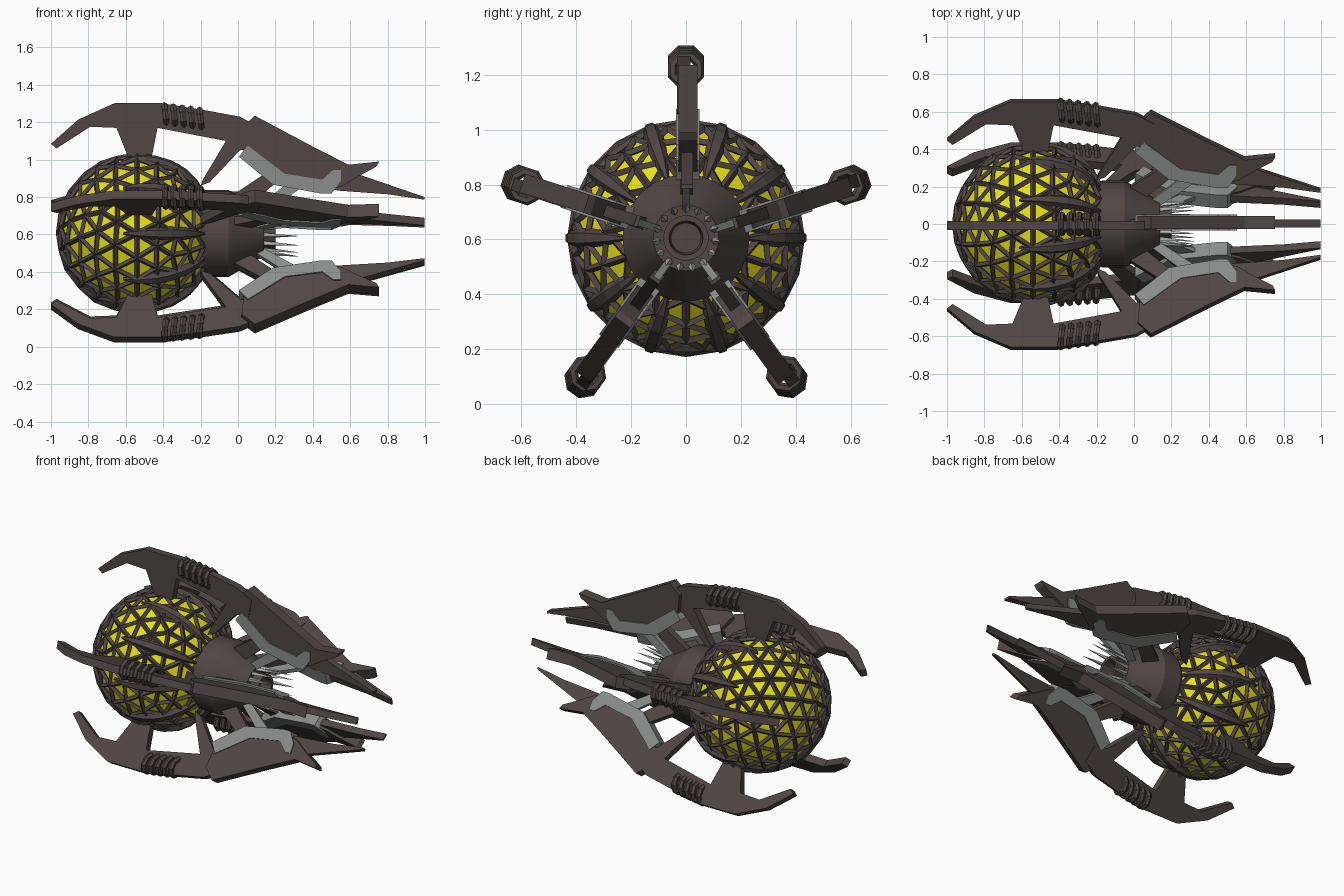
import bpy, bmesh, math
from mathutils import Matrix, Vector

if "Cube" in bpy.data.objects:
    bpy.data.objects.remove(bpy.data.objects["Cube"])

C = 0.605          # height of the long axis
SX = -0.54         # globe centre along x


def material(name, rgb):
    m = bpy.data.materials.new(name)
    m.diffuse_color = (*rgb, 1)
    m.use_nodes = True
    m.node_tree.nodes["Principled BSDF"].inputs["Base Color"].default_value = m.diffuse_color
    return m


DARK = material("dark brown hull", (0.082, 0.062, 0.06))
YELLOW = material("yellow glass", (0.83, 0.8, 0.01))
GREY = material("grey metal", (0.26, 0.27, 0.27))
PALE = material("pale metal", (0.45, 0.46, 0.46))


def to_mesh(bm, name, mat):
    bmesh.ops.recalc_face_normals(bm, faces=bm.faces)
    me = bpy.data.meshes.new(name)
    bm.to_mesh(me)
    bm.free()
    me.materials.append(mat)
    return me


def place(me, name, angle=90.0):
    """Put a mesh on the long axis, turned so its local up points at angle."""
    ob = bpy.data.objects.new(name, me)
    ob.matrix_world = Matrix.Translation((0, 0, C)) @ Matrix.Rotation(math.radians(angle - 90), 4, 'X')
    bpy.context.collection.objects.link(ob)
    return ob


def prism(pts, y0, y1, name, mat):
    """Side profile (x, height on the front grid) extruded across y."""
    bm = bmesh.new()
    f = bm.faces.new([bm.verts.new((x, y0, z - C)) for x, z in pts])
    ext = bmesh.ops.extrude_face_region(bm, geom=[f])
    for v in ext["geom"]:
        if isinstance(v, bmesh.types.BMVert):
            v.co.y = y1
    return to_mesh(bm, name, mat)


def lathe(profile, steps, name, mat):
    """Profile (x, radius) turned about the x axis."""
    bm = bmesh.new()
    vs = [bm.verts.new((x, 0, r)) for x, r in profile]
    es = [bm.edges.new(p) for p in zip(vs, vs[1:])]
    bmesh.ops.spin(bm, geom=vs + es, cent=(0, 0, 0), axis=(1, 0, 0),
                   angle=2 * math.pi, steps=steps, use_merge=True)
    bmesh.ops.remove_doubles(bm, verts=bm.verts, dist=1e-4)
    return to_mesh(bm, name, mat)


# Globe and its triangulated lattice, five-fold about x
def globe(radius, name, mat):
    bm = bmesh.new()
    bmesh.ops.create_icosphere(bm, subdivisions=3, radius=radius)
    bmesh.ops.transform(bm, verts=bm.verts,
                        matrix=Matrix.Translation((SX, 0, 0)) @ Matrix.Rotation(math.pi / 2, 4, 'Y'))
    return place(to_mesh(bm, name, mat), name)


globe(0.408, "glass_globe", YELLOW)
lattice = globe(0.42, "globe_lattice", DARK)
wire = lattice.modifiers.new("Bars", 'WIREFRAME')
wire.thickness = 0.028

# Petals gripping the hub side of the globe
bm = bmesh.new()
rows = []
N = 7
for i in range(N):
    k = i / (N - 1)
    th = math.radians(100 - 69 * k)
    w = 0.006 + 0.031 * math.sin(math.pi * k) ** 0.7
    d = Vector((math.cos(th), 0, math.sin(th)))
    base = Vector((SX, 0, 0))
    rows.append([bm.verts.new(base + d * r + Vector((0, y, 0)))
                 for y, r in ((-w, 0.415), (-w * 0.5, 0.425 + w * 0.55),
                              (w * 0.5, 0.425 + w * 0.55), (w, 0.415), (0, 0.40))])
for a, b in zip(rows, rows[1:]):
    for j in range(5):
        bm.faces.new((a[j], a[(j + 1) % 5], b[(j + 1) % 5], b[j]))
bm.faces.new(rows[0])
bm.faces.new(rows[-1])
petal = to_mesh(bm, "petal", DARK)
for i in range(10):
    place(petal, f"petal_{i}", 36 * i)

# Hub cone with open nozzle
hub = place(lathe([(-0.22, 0), (-0.22, 0.2), (-0.17, 0.232), (-0.05, 0.232), (0.14, 0.12),
                   (0.14, 0.083), (0.2, 0.083), (0.2, 0.062), (0.12, 0.055), (0.12, 0)],
                  24, "hub", DARK), "hub")
bpy.context.view_layer.objects.active = hub
hub.select_set(True)
bpy.ops.object.shade_smooth_by_angle(angle=math.radians(25))
hub.select_set(False)

# Ring of pale spikes round the nozzle
bm = bmesh.new()
bmesh.ops.create_cone(bm, cap_ends=True, segments=4, radius1=0.016, radius2=0.001, depth=0.2)
bmesh.ops.transform(bm, verts=bm.verts, matrix=Matrix.Translation((0.22, 0, 0.114))
                    @ Matrix.Rotation(math.radians(84), 4, 'Y'))
spike = to_mesh(bm, "spike", PALE)
for i in range(15):
    place(spike, f"nozzle_spike_{i}", 90 + 24 * i)

# Parts of one arm, drawn as the upright one
claw = prism([(-1.0, 1.085), (-0.855, 1.214), (-0.66, 1.302), (-0.41, 1.302), (-0.18, 1.265),
              (0.01, 1.23), (0.12, 1.17), (0.10, 1.06), (0.01, 1.05), (-0.15, 0.88), (-0.2, 0.86),
              (-0.19, 0.89), (-0.065, 1.10), (-0.43, 1.17), (-0.46, 1.02), (-0.59, 1.02),
              (-0.65, 1.17), (-0.79, 1.176), (-0.97, 1.06)], -0.032, 0.016, "claw", DARK)
fin = prism([(0.02, 1.17), (0.09, 1.235), (0.40, 1.07), (0.59, 0.973), (0.755, 0.99),
             (0.74, 0.963), (0.64, 0.909), (0.56, 0.86), (0.5, 0.84), (0.43, 0.86),
             (0.22, 0.90), (0.03, 1.05)], -0.028, 0.042, "fin", DARK)
blade = prism([(0.40, 1.03), (0.62, 0.93), (0.80, 0.868), (0.998, 0.80), (0.998, 0.786),
               (0.80, 0.815), (0.53, 0.835), (0.42, 0.87)], -0.018, 0.025, "blade", DARK)
trim = prism([(0.005, 1.016), (0.053, 1.075), (0.25, 0.925), (0.45, 0.893), (0.51, 0.946),
              (0.55, 0.946), (0.55, 0.888), (0.50, 0.818), (0.45, 0.818), (0.187, 0.866)],
             -0.036, 0.05, "trim", GREY)
strut = prism([(-0.06, 0.79), (0.04, 0.74), (0.22, 0.89), (0.15, 0.93)], -0.02, 0.025, "strut", DARK)
brace = prism([(0.08, 0.73), (0.12, 0.70), (0.34, 0.85), (0.26, 0.87)], -0.012, 0.014, "brace", GREY)

# Coil ring: low-sided torus about x
bm = bmesh.new()
loops = []
for i in range(8):
    a = 2 * math.pi * (i + 0.5) / 8
    loops.append([bm.verts.new((0.018 * math.sin(b), (0.053 + 0.018 * math.cos(b)) * math.cos(a),
                                (0.053 + 0.018 * math.cos(b)) * math.sin(a)))
                  for b in (2 * math.pi * j / 6 for j in range(6))])
for i in range(8):
    p, q = loops[i], loops[(i + 1) % 8]
    for j in range(6):
        bm.faces.new((p[j], p[(j + 1) % 6], q[(j + 1) % 6], q[j]))
ring = to_mesh(bm, "coil_ring", DARK)

# Five arms around the axis
for n in range(5):
    ang = 90 + 72 * n
    for me in (claw, fin, blade, trim, strut, brace):
        place(me, f"arm_{n}_{me.name}", ang)
    for k in range(5):
        ob = place(ring, f"arm_{n}_coil_{k}", ang)
        ob.matrix_world = ob.matrix_world @ Matrix.Translation((-0.388 + 0.047 * k, 0, 0.637 - 0.006 * k)) \
            @ Matrix.Rotation(math.radians(-6), 4, 'Y')
